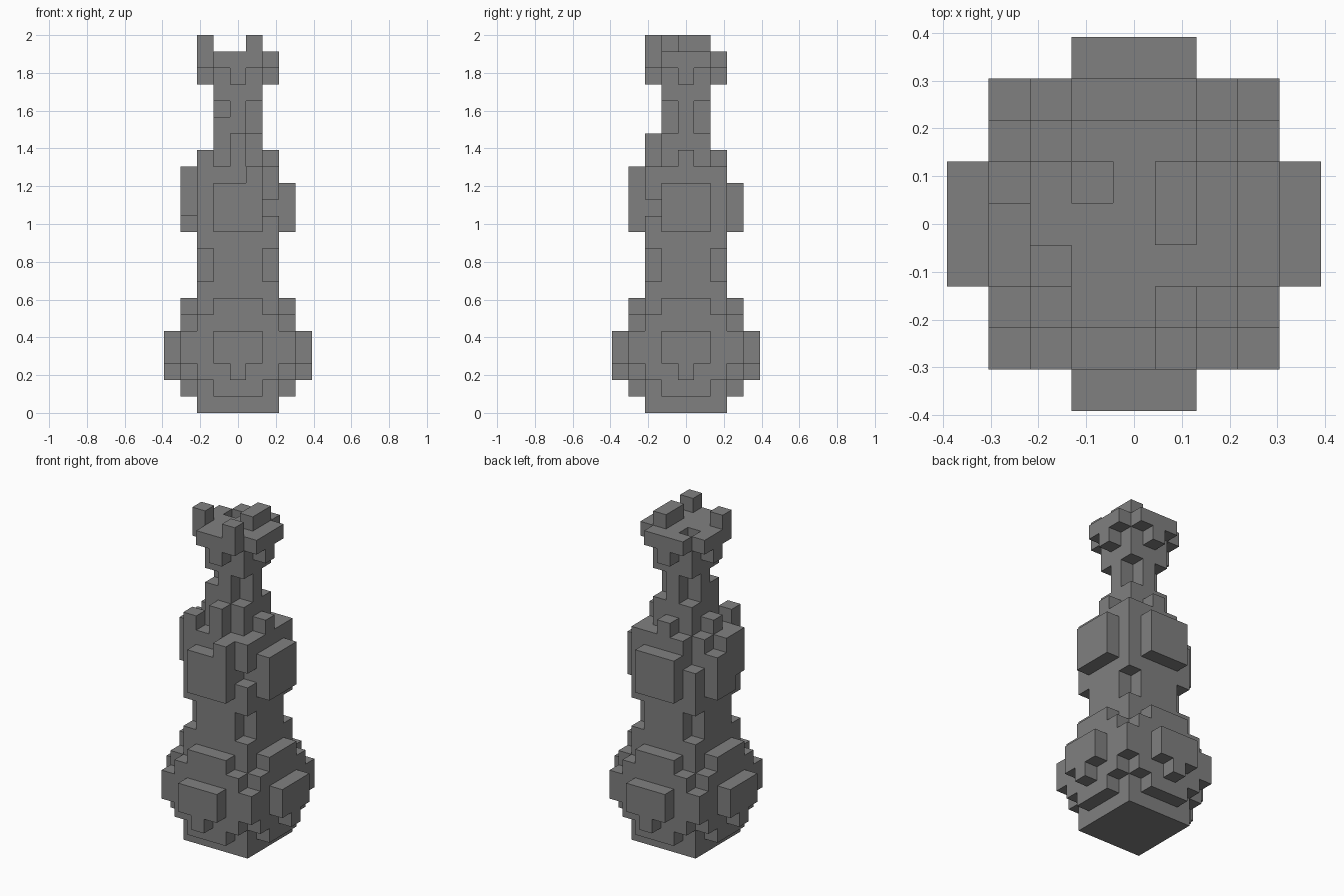
import bpy, bmesh
from mathutils import Vector

cube = bpy.data.objects.get("Cube")
if cube:
    bpy.data.objects.remove(cube, do_unlink=True)

U = 2 / 23  # block size

stone = bpy.data.materials.new("grey_stone")
stone.use_nodes = True
GREY = (0.216, 0.216, 0.216, 1)
stone.diffuse_color = GREY
stone.node_tree.nodes["Principled BSDF"].inputs["Base Color"].default_value = GREY


def box(x0, x1, y0, y1, z0, z1):
    """All block cells in inclusive ranges."""
    return {(x, y, z) for x in range(x0, x1 + 1)
            for y in range(y0, y1 + 1) for z in range(z0, z1 + 1)}


def square(r, z0, z1):
    return box(-r, r, -r, r, z0, z1)


def column(x, y, z0, z1):
    return box(x, x, y, y, z0, z1)


def four_sides(dist, half, z0, z1):
    """The same plate on the front, back, left and right."""
    cells = set()
    for d in (-dist, dist):
        cells |= box(-half, half, d, d, z0, z1) | box(d, d, -half, half, z0, z1)
    return cells


def corners(r, z0, z1):
    return set().union(*(column(x, y, z0, z1) for x in (-r, r) for y in (-r, r)))


# Round bulb at the bottom
bulb = square(2, 0, 6)
bulb |= four_sides(3, 1, 1, 6) | four_sides(3, 2, 2, 5) | corners(3, 3, 4)
bulb |= four_sides(4, 1, 3, 4) | four_sides(4, 0, 2, 2)

# Shaft with chipped corners, side plates and an uneven rim
shaft = square(2, 7, 14) - corners(2, 8, 9)
shaft |= four_sides(3, 1, 11, 13)
shaft -= column(2, -2, 12, 12) | column(-2, 2, 13, 14) | column(-3, -1, 11, 11)
shaft |= column(1, -3, 14, 14) | box(-3, -3, -1, 0, 14, 14)
shaft |= square(1, 15, 15) | four_sides(2, 0, 15, 15)
shaft |= column(-2, -2, 15, 15) | column(0, -2, 16, 16)

# Narrow neck with notched corners
neck = square(1, 16, 19) - corners(1, 17, 18)
neck |= column(-1, -1, 17, 17)

# Broken crown
crown = square(1, 20, 21) | four_sides(2, 0, 20, 20) | four_sides(2, 1, 21, 21)
crown -= column(-1, 1, 21, 21)
crown |= box(1, 1, 0, 1, 22, 22) | column(-2, -1, 22, 22) | column(1, -2, 22, 22)

parts = {"bulb": bulb, "shaft": shaft, "neck": neck, "crown": crown}
solid = set().union(*parts.values())


def build(name, cells):
    """Skin the cells with outer faces only and merge flat areas."""
    bm = bmesh.new()
    for cell in sorted(cells):
        centre = Vector(cell) + Vector((0, 0, 0.5))
        for axis in range(3):
            for s in (-1, 1):
                n = Vector((0, 0, 0))
                n[axis] = s
                if tuple(int(c + d) for c, d in zip(cell, n)) in solid:
                    continue
                a, b = Vector((0, 0, 0)), Vector((0, 0, 0))
                a[(axis + 1) % 3] = 0.5
                b[(axis + 2) % 3] = 0.5 * s
                mid = centre + n * 0.5
                bm.faces.new([bm.verts.new((mid + p) * U)
                              for p in (-a - b, a - b, a + b, b - a)])
    bmesh.ops.remove_doubles(bm, verts=bm.verts[:], dist=U / 100)
    bmesh.ops.dissolve_limit(bm, angle_limit=0.01, verts=bm.verts[:], edges=bm.edges[:])
    mesh = bpy.data.meshes.new(name)
    bm.to_mesh(mesh)
    bm.free()
    mesh.materials.append(stone)
    bpy.context.collection.objects.link(bpy.data.objects.new(name, mesh))


for part_name, part_cells in parts.items():
    build(part_name, part_cells)
